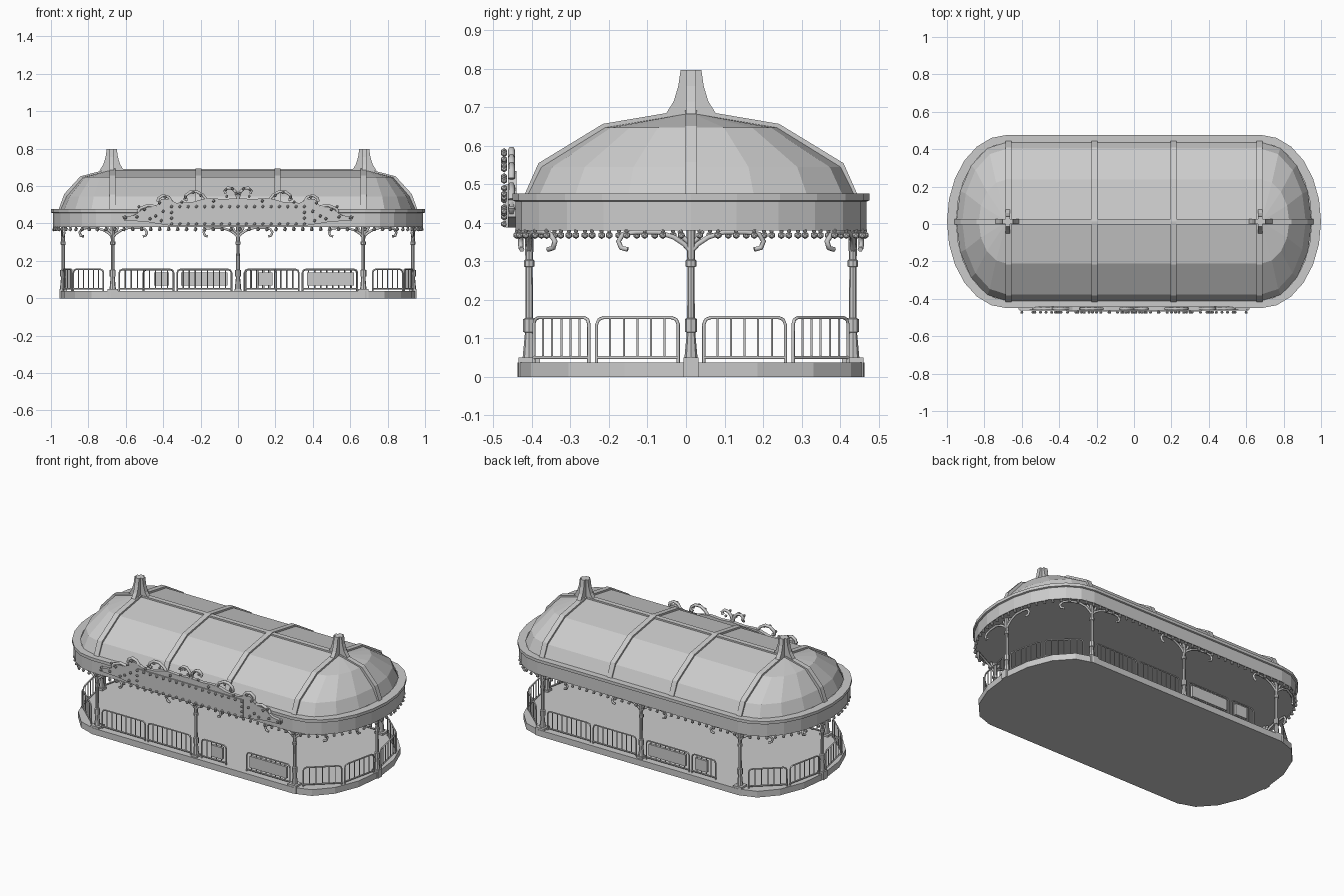
import bpy, bmesh, math
from mathutils import Vector, Matrix

if "Cube" in bpy.data.objects:
    bpy.data.objects.remove(bpy.data.objects["Cube"])

C = 0.013      # y centre of the plan
X0 = 0.68      # x where the rounded ends start


def finish(name, bm):
    bmesh.ops.recalc_face_normals(bm, faces=bm.faces)
    me = bpy.data.meshes.new(name)
    bm.to_mesh(me)
    bm.free()
    ob = bpy.data.objects.new(name, me)
    bpy.context.collection.objects.link(ob)
    return ob


def stadium(xe, hy, n=8):
    pts = []
    for side in (1, -1):
        for i in range(n + 1):
            a = -math.pi / 2 + math.pi * i / n
            pts.append((side * (X0 + (xe - X0) * math.cos(a)), C + side * hy * math.sin(a)))
    return pts


def loft(name, rings, n=8, bottom=True, top=True):
    bm = bmesh.new()
    vs = [[bm.verts.new((x, y, z)) for x, y in stadium(xe, hy, n)] for xe, hy, z in rings]
    for a, b in zip(vs, vs[1:]):
        for i in range(len(a)):
            j = (i + 1) % len(a)
            bm.faces.new((a[i], a[j], b[j], b[i]))
    if bottom:
        bm.faces.new(vs[0])
    if top:
        bm.faces.new(vs[-1])
    bmesh.ops.remove_doubles(bm, verts=bm.verts, dist=1e-5)
    return finish(name, bm)


def prism(name, pts, axis, lo, hi):
    bm = bmesh.new()
    mk = (lambda p, d: (d, p[0], p[1])) if axis == 'x' else (lambda p, d: (p[0], d, p[1]))
    a = [bm.verts.new(mk(p, lo)) for p in pts]
    b = [bm.verts.new(mk(p, hi)) for p in pts]
    bm.faces.new(a)
    bm.faces.new(b)
    for i in range(len(a)):
        j = (i + 1) % len(a)
        bm.faces.new((a[i], a[j], b[j], b[i]))
    return finish(name, bm)


def box(name, x0, x1, y0, y1, z0, z1):
    return prism(name, [(x0, z0), (x1, z0), (x1, z1), (x0, z1)], 'y', y0, y1)


def tubes(name, lines, r):
    cu = bpy.data.curves.new(name, 'CURVE')
    cu.dimensions = '3D'
    cu.bevel_depth = r
    cu.bevel_resolution = 1
    cu.use_fill_caps = True
    for line in lines:
        sp = cu.splines.new('POLY')
        sp.points.add(len(line) - 1)
        for p, co in zip(sp.points, line):
            p.co = (*co, 1)
    tmp = bpy.data.objects.new(name, cu)
    bpy.context.collection.objects.link(tmp)
    bpy.context.view_layer.update()
    me = bpy.data.meshes.new_from_object(tmp.evaluated_get(bpy.context.evaluated_depsgraph_get()))
    bpy.data.objects.remove(tmp)
    ob = bpy.data.objects.new(name, me)
    bpy.context.collection.objects.link(ob)
    return ob


def bulbs(name, positions, r):
    bm = bmesh.new()
    for p in positions:
        bmesh.ops.create_icosphere(bm, subdivisions=1, radius=r, matrix=Matrix.Translation(p))
    return finish(name, bm)


class Path:
    """Closed plan outline walked by arc length."""
    def __init__(self, pts):
        self.p = [Vector(p) for p in pts] + [Vector(pts[0])]
        self.total = sum((b - a).length for a, b in zip(self.p, self.p[1:]))

    def at(self, s, off=0):
        s %= self.total
        for a, b in zip(self.p, self.p[1:]):
            d = (b - a).length
            if s <= d and d > 0:
                t = (b - a) / d
                return a + t * s + Vector((t.y, -t.x)) * off
            s -= d
        return self.p[-1]

    def nearest(self, x, y):
        q = Vector((x, y))
        return min((self.total * i / 3000 for i in range(3000)), key=lambda s: (self.at(s) - q).length)


# platform, fascia with flat ceiling, domed roof
loft("platform", [(0.95, 0.45, 0), (0.95, 0.45, 0.038)])
loft("fascia", [(0.985, 0.45, 0.385), (0.985, 0.45, 0.38), (0.99, 0.455, 0.38), (0.99, 0.455, 0.455),
                (1.0, 0.463, 0.458), (1.0, 0.463, 0.476), (0.95, 0.42, 0.476)], 12, top=False)
loft("roof_dome", [(0.95, 0.425, 0.474), (0.918, 0.39, 0.545), (0.83, 0.225, 0.647), (X0, 0, 0.685)],
     8, bottom=False, top=False)


# roof ribs and ridge
def rib(name, half, axis, c, pos, w):
    line = [(-u, z) for u, z in half] + [(u, z) for u, z in reversed(half)]
    outer = [(c + u * 1.015, z + (0.01 if z > 0.5 else 0)) for u, z in line]
    inner = [(c + u * 0.97, z - 0.012) for u, z in reversed(line)]
    prism(name, outer + inner, axis, pos - w / 2, pos + w / 2)


for i, x in enumerate((-0.67, -0.21, 0.21, 0.67)):
    rib(f"roof_rib_{i}", [(0.425, 0.475), (0.39, 0.545), (0.225, 0.647), (0.004, 0.685)], 'x', C, x, 0.032)
rib("ridge_rib", [(0.945, 0.475), (0.915, 0.548), (0.83, 0.647 - 0.005), (X0, 0.682)], 'y', 0, C, 0.03)

# crossed-fin spires
fin = [(0.066, 0.682), (0.045, 0.715), (0.033, 0.755), (0.027, 0.797)]
for sx in (-1, 1):
    for axis, c, d in (('x', C, sx * 0.675), ('y', sx * 0.675, C)):
        prism(f"spire_fin_{axis}_{sx}", [(c + u, z) for u, z in fin] + [(c - u, z) for u, z in reversed(fin)],
              axis, d - 0.013, d + 0.013)

# columns with curled brackets
ring = Path(stadium(0.935, 0.42, 16))
col_profile = [(0.017, 0.05), (0.011, 0.115), (0.016, 0.117), (0.016, 0.15), (0.010, 0.153), (0.009, 0.285),
               (0.014, 0.287), (0.014, 0.302), (0.010, 0.305), (0.012, 0.384)]
arm = [(0.0, 0.325), (0.018, 0.345), (0.045, 0.363), (0.085, 0.376), (0.14, 0.376), (0.172, 0.371),
       (0.184, 0.352), (0.177, 0.335), (0.162, 0.331)]
columns = [(x, C + s * 0.42) for s in (-1, 1) for x in (-0.67, 0, 0.67)] + [(-0.935, C), (0.935, C)]
for k, (x, y) in enumerate(columns):
    hw = 0.028 if abs(abs(x) - 0.67) < 0.01 else 0.02
    box(f"column_foot_{k}", x - hw, x + hw, y - hw, y + hw, 0, 0.05)
    bm = bmesh.new()
    rows = [[bm.verts.new((x + r * math.cos(i * math.pi / 4), y + r * math.sin(i * math.pi / 4), z))
             for i in range(8)] for r, z in col_profile]
    for a, b in zip(rows, rows[1:]):
        for i in range(8):
            bm.faces.new((a[i], a[i - 1], b[i - 1], b[i]))
    finish(f"column_{k}", bm)
    s0 = ring.nearest(x, y)
    lines = []
    for d in (-1, 1):
        lines.append([(*ring.at(s0 + d * u, u * 0.12), z) for u, z in arm])
        lines.append([(*ring.at(s0 + d * u), z) for u, z in ((0, 0.345), (0.02, 0.362), (0.03, 0.38))])
    tubes(f"bracket_{k}", lines, 0.007)

# light bulbs under the fascia
edge = Path(stadium(0.985, 0.452, 16))
n = round(edge.total / 0.048)
bulbs("fascia_bulbs", [(*edge.at(edge.total * i / n), 0.368) for i in range(n)], 0.01)
bulbs("bulb_sockets", [(*edge.at(edge.total * i / n), 0.379) for i in range(n)], 0.006)


# railings
def rail(name, a, b, plaque=None):
    a, b = Vector(a), Vector(b)
    length = (b - a).length
    t = (b - a) / length

    def P(u, z):
        q = a + t * u
        return (q.x, q.y, z)
    r = 0.018
    tubes(name + "_frame", [[P(0, 0.036), P(0, 0.154 - r), P(r * 0.3, 0.149), P(r, 0.154), P(length - r, 0.154),
                             P(length - r * 0.3, 0.149), P(length, 0.154 - r), P(length, 0.036)],
                            [P(0, 0.05), P(length, 0.05)]], 0.0045)
    m = max(4, round(length / 0.034))
    tubes(name + "_bars", [[P(length * i / m, 0.05), P(length * i / m, 0.154)] for i in range(1, m)], 0.003)
    if plaque:
        box(name + "_plaque", *plaque, a.y - 0.008, a.y + 0.008, 0.068, 0.138)


for s, tag in ((1, "front"), (-1, "back")):     # front and back are half-turns of each other
    y = C - s * 0.42
    spans = [(-0.635, -0.345, None), (-0.325, -0.035, None)]
    if s == 1:
        spans += [(0.04, 0.205, (0.11, 0.185)), (0.345, 0.638, (0.37, 0.62))]
    else:
        spans = [(-u, -v, None) for v, u, _ in spans]
        spans += [(-0.325, -0.035, (-0.305, -0.055)), (-0.505, -0.345, (-0.45, -0.37))]
    for i, (u, v, pl) in enumerate(spans):
        rail(f"{tag}_rail_{i}", (min(u, v), y), (max(u, v), y), pl)
    for sx in (-1, 1):
        rail(f"{tag}_corner_rail_{sx}", (sx * 0.72, C - s * 0.408), (sx * 0.88, C - s * 0.265))
        rail(f"{tag}_end_rail_{sx}", (sx * 0.888, C - s * 0.245), (sx * 0.935, C - s * 0.033))

# front sign: cut-out backing, raised board, scrolls and bulbs
half = [(0.0, 0.535), (0.08, 0.53), (0.15, 0.535), (0.19, 0.53), (0.24, 0.515), (0.33, 0.51), (0.37, 0.53),
        (0.41, 0.53), (0.44, 0.49), (0.5, 0.485), (0.55, 0.445), (0.61, 0.435), (0.61, 0.415), (0.5, 0.41),
        (0.36, 0.388)]
prism("sign_backing", half + [(-u, z) for u, z in reversed(half[1:])], 'y', -0.462, -0.44)
box("sign_board", -0.36, 0.36, -0.468, -0.455, 0.388, 0.5)
scrolls = [[(0.0, 0.53), (0.01, 0.565), (0.03, 0.587), (0.055, 0.59), (0.072, 0.575), (0.065, 0.56)],
           [(0.17, 0.53), (0.19, 0.553), (0.22, 0.57), (0.255, 0.568), (0.28, 0.55), (0.285, 0.53), (0.27, 0.525)],
           [(0.35, 0.51), (0.37, 0.54), (0.4, 0.55), (0.425, 0.535), (0.43, 0.515)],
           [(0.44, 0.49), (0.48, 0.497), (0.525, 0.48), (0.535, 0.46)],
           [(0.53, 0.45), (0.57, 0.43), (0.605, 0.428), (0.61, 0.44)]]
tubes("sign_scrolls", [[(m * x, -0.453, z) for x, z in sc] for sc in scrolls for m in (1, -1)], 0.009)
spots = [(-0.355 + 0.71 * i / 16, z) for i in range(17) for z in (0.397, 0.49)]
spots += [(m * 0.355, z) for m in (1, -1) for z in (0.428, 0.459)]
spots += [(m * x, z) for m in (1, -1) for x, z in
          [(0.01, 0.56), (0.03, 0.585), (0.065, 0.58), (0.06, 0.545), (0.13, 0.52), (0.2, 0.55), (0.24, 0.565),
           (0.28, 0.54), (0.3, 0.515), (0.39, 0.54), (0.42, 0.51), (0.4, 0.465), (0.44, 0.44), (0.5, 0.475),
           (0.53, 0.49), (0.41, 0.415), (0.47, 0.425), (0.54, 0.435), (0.6, 0.43)]]
bulbs("sign_bulbs", [(x, -0.472, z) for x, z in spots], 0.009)
